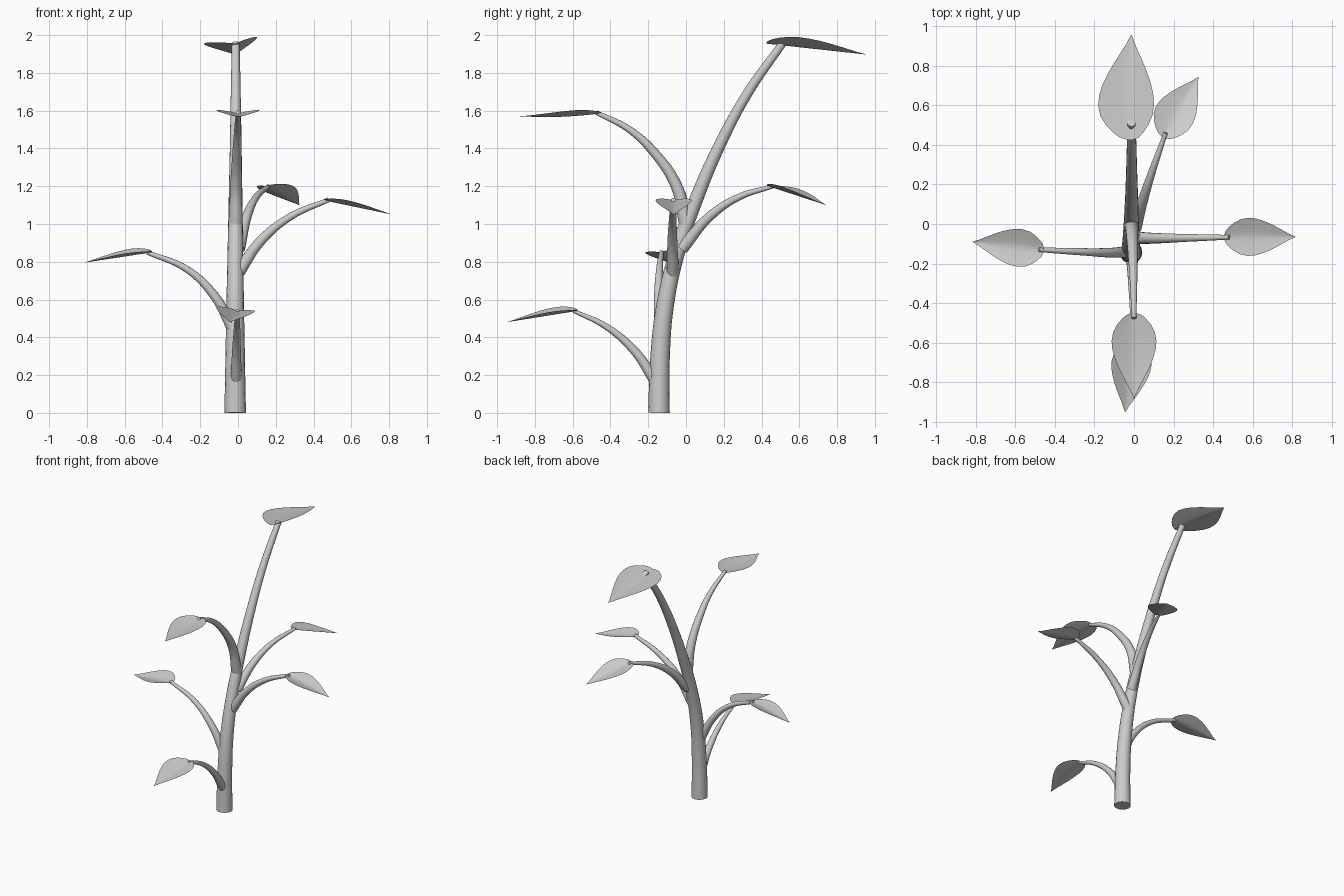
import bpy, bmesh, math
from mathutils import Vector, Matrix

if "Cube" in bpy.data.objects:
    bpy.data.objects.remove(bpy.data.objects["Cube"])


def smooth(ob):
    bpy.ops.object.select_all(action='DESELECT')
    ob.select_set(True)
    bpy.context.view_layer.objects.active = ob
    bpy.ops.object.shade_smooth_by_angle(angle=math.radians(50))


def tube(name, points, r0, r1):
    """Tapered round stem through the given points."""
    cu = bpy.data.curves.new(name, 'CURVE')
    cu.dimensions = '3D'
    cu.bevel_depth = 1.0
    cu.bevel_resolution = 6
    cu.resolution_u = 8
    cu.use_fill_caps = True
    sp = cu.splines.new('BEZIER')
    sp.bezier_points.add(len(points) - 1)
    for i, (bp, p) in enumerate(zip(sp.bezier_points, points)):
        bp.co = p
        bp.handle_left_type = bp.handle_right_type = 'AUTO'
        bp.radius = r0 + (r1 - r0) * i / (len(points) - 1)
    ob = bpy.data.objects.new(name, cu)
    bpy.context.collection.objects.link(ob)
    bpy.ops.object.select_all(action='DESELECT')
    ob.select_set(True)
    bpy.context.view_layer.objects.active = ob
    bpy.ops.object.convert(target='MESH')
    smooth(bpy.context.object)


# Leaf outline: position along the leaf, relative half width
OUTLINE = [(0, .12), (.02, .34), (.06, .52), (.13, .75), (.22, .93), (.32, 1), (.42, .97),
           (.52, .87), (.62, .72), (.72, .54), (.82, .34), (.91, .16), (1, .01)]


def leaf(name, base, tip, half, roll=0.0, skew=0.0, sag=0.0):
    """Thin leaf, creased along the middle with raised edges."""
    base, tip = Vector(base), Vector(tip)
    d = tip - base
    side = d.cross(Vector((0, 0, 1))).normalized()
    up = side.cross(d).normalized()
    rot = Matrix.Rotation(-roll, 3, d.normalized())
    side, up = rot @ side, rot @ up
    bm = bmesh.new()
    rows = []
    for u, w in OUTLINE:
        row = []
        for j in range(-4, 5):
            v = j / 4
            s = half * w * v * (1 + skew * (-1 if v > 0 else 1))
            h = 0.27 * half * w * abs(v) ** 1.2 - sag * math.sin(math.pi * u)
            row.append(bm.verts.new(base + d * u + side * s + up * h))
        rows.append(row)
    for a, b in zip(rows, rows[1:]):
        for j in range(8):
            bm.faces.new((a[j], a[j + 1], b[j + 1], b[j]))
    me = bpy.data.meshes.new(name)
    bm.to_mesh(me)
    bm.free()
    ob = bpy.data.objects.new(name, me)
    bpy.context.collection.objects.link(ob)
    smooth(ob)


# Main trunk, leaning back towards the top
tube("trunk", [(-.015, -.143, 0), (-.015, -.138, .28), (-.015, -.112, .56), (-.014, -.05, .84),
               (-.013, .05, 1.12), (-.012, .17, 1.40), (-.012, .325, 1.69), (-.012, .51, 1.955)],
     .057, .021)
leaf("top_leaf", (-.015, .425, 1.955), (-.013, .955, 1.897), .142, roll=.12, skew=.15)

# Side branches
tube("lower_front_branch", [(-.01, -.17, .18), (-.008, -.27, .325), (-.005, -.42, .455),
                            (-.002, -.595, .54)], .03, .01)
tube("left_branch", [(-.03, -.14, .45), (-.125, -.145, .62), (-.27, -.14, .76),
                     (-.48, -.13, .85)], .03, .012)
tube("right_branch", [(.0, -.07, .74), (.12, -.072, .91), (.28, -.07, 1.04),
                      (.48, -.067, 1.128)], .033, .012)
tube("back_branch", [(.005, -.02, .87), (.045, .12, 1.035), (.095, .275, 1.14),
                     (.16, .46, 1.2)], .033, .011)
tube("upper_front_branch", [(-.012, .0, 1.0), (-.01, -.05, 1.2), (-.005, -.17, 1.38),
                            (-.002, -.3, 1.5), (0, -.475, 1.59)], .037, .012)

# Leaves at the branch tips
leaf("lower_front_leaf", (0, -.575, .54), (-.045, -.95, .48), .102, roll=.12)
leaf("left_leaf", (-.455, -.132, .85), (-.815, -.09, .795), .096, roll=.12)
leaf("right_leaf", (.455, -.065, 1.125), (.815, -.065, 1.05), .096)
leaf("back_leaf", (.15, .435, 1.2), (.325, .742, 1.1), .103, roll=.08, skew=.08)
leaf("upper_front_leaf", (0, -.45, 1.585), (0, -.88, 1.57), .113, sag=.01)
